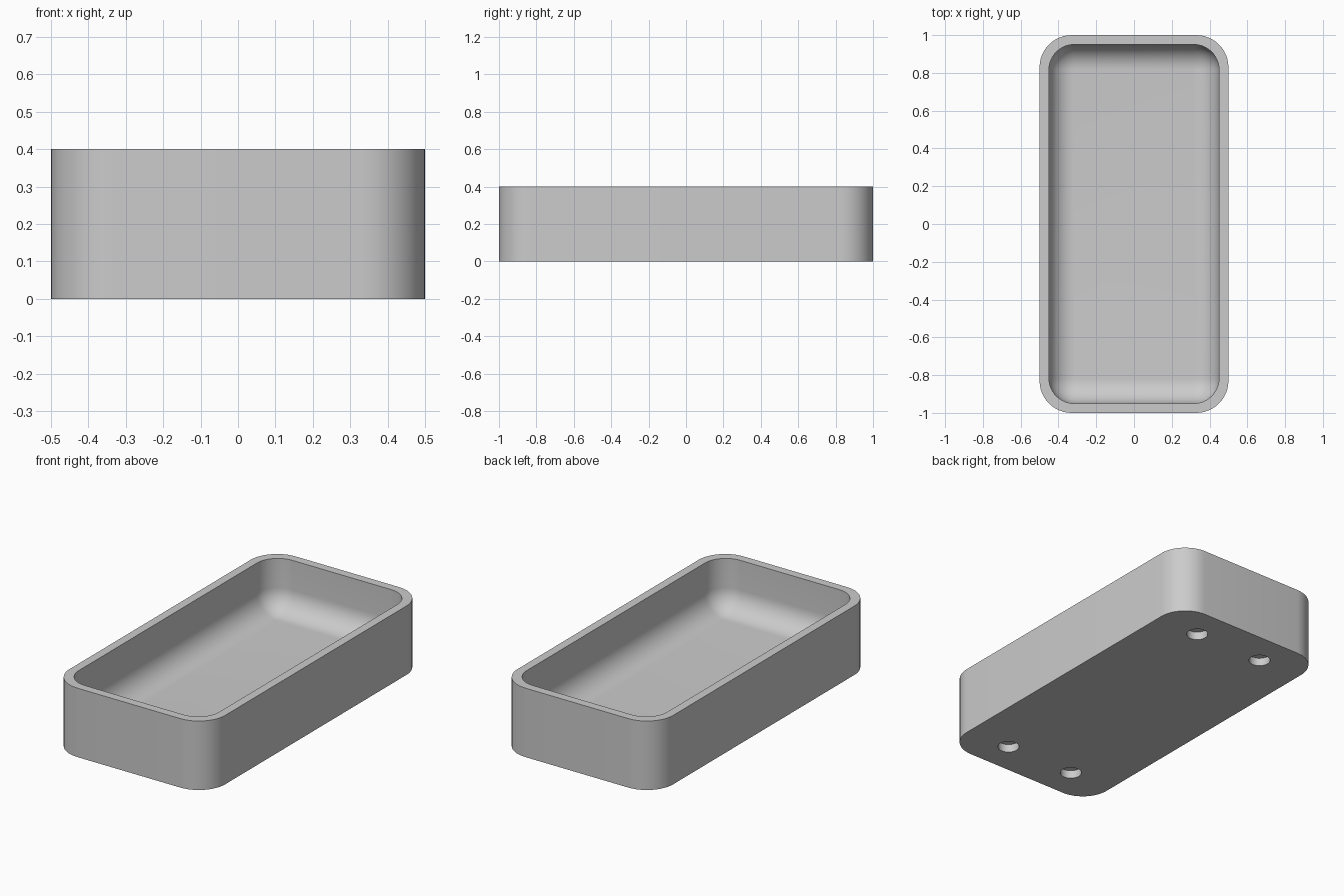
import bpy
import bmesh
from math import sin, cos, pi, radians

cube = bpy.data.objects.get("Cube")
if cube:
    bpy.data.objects.remove(cube, do_unlink=True)

HALF_X, HALF_Y, HEIGHT = 0.5, 1.0, 0.4
CORNER = 0.17       # outer corner radius
WALL = 0.05         # rim width
INNER_CORNER = 0.133
FLOOR = 0.1         # base thickness
FILLET = 0.13       # rounding between wall and floor
STEPS = 12

grey = bpy.data.materials.new("plain grey")
grey.use_nodes = True
grey.diffuse_color = (0.6, 0.6, 0.6, 1)
grey.node_tree.nodes["Principled BSDF"].inputs["Base Color"].default_value = (0.6, 0.6, 0.6, 1)


def ring(bm, inset, radius, z):
    """Rounded rectangle of vertices at height z."""
    cx, cy = HALF_X - inset - radius, HALF_Y - inset - radius
    verts = []
    for quarter, (sx, sy) in enumerate(((1, 1), (-1, 1), (-1, -1), (1, -1))):
        for i in range(STEPS + 1):
            a = (quarter + i / STEPS) * pi / 2
            verts.append(bm.verts.new((sx * cx + radius * cos(a), sy * cy + radius * sin(a), z)))
    return verts


def bridge(bm, low, high):
    n = len(low)
    for i in range(n):
        j = (i + 1) % n
        bm.faces.new((low[i], low[j], high[j], high[i]))


# Tray: outer wall, rim, inner wall, rounded floor edge, floor
bm = bmesh.new()
rings = [ring(bm, 0, CORNER, 0), ring(bm, 0, CORNER, HEIGHT), ring(bm, WALL, INNER_CORNER, HEIGHT)]
for i in range(STEPS + 1):
    a = i / STEPS * pi / 2
    shrink = FILLET * (1 - cos(a))
    rings.append(ring(bm, WALL + shrink, INNER_CORNER - shrink, FLOOR + FILLET * (1 - sin(a))))
for low, high in zip(rings, rings[1:]):
    bridge(bm, low, high)
bm.faces.new(rings[-1])
bm.faces.new(reversed(rings[0]))
bmesh.ops.recalc_face_normals(bm, faces=bm.faces)
mesh = bpy.data.meshes.new("tray")
bm.to_mesh(mesh)
bm.free()
tray = bpy.data.objects.new("tray", mesh)
mesh.materials.append(grey)
bpy.context.collection.objects.link(tray)

# Four shallow round foot recesses cut into the underside
bm = bmesh.new()
for sx in (-1, 1):
    for sy in (-1, 1):
        made = bmesh.ops.create_cone(bm, cap_ends=True, segments=32, radius1=0.058, radius2=0.058, depth=0.1)
        bmesh.ops.translate(bm, verts=made["verts"], vec=(sx * 0.223, sy * 0.805, -0.003))
cut_mesh = bpy.data.meshes.new("recess_cutter")
bm.to_mesh(cut_mesh)
bm.free()
cut_mesh.materials.append(grey)
cutter = bpy.data.objects.new("recess_cutter", cut_mesh)
cutter.hide_render = True
bpy.context.collection.objects.link(cutter)

bpy.ops.object.select_all(action="DESELECT")
tray.select_set(True)
bpy.context.view_layer.objects.active = tray
cut = tray.modifiers.new("foot recesses", "BOOLEAN")
cut.operation = "DIFFERENCE"
cut.solver = "EXACT"
cut.object = cutter
bpy.ops.object.modifier_apply(modifier=cut.name)
bpy.data.objects.remove(cutter, do_unlink=True)

bpy.ops.object.shade_smooth_by_angle(angle=radians(30))
